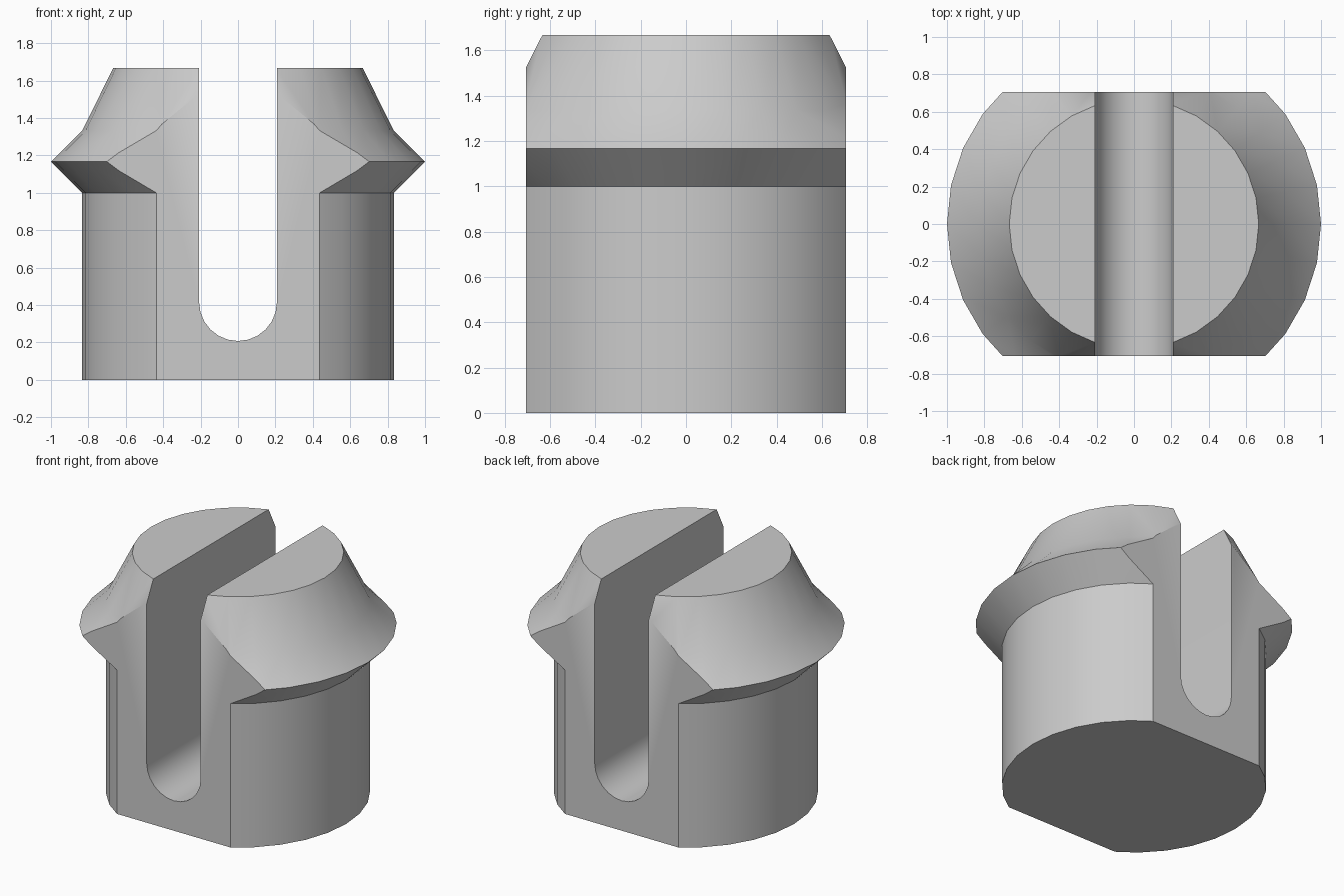
import bpy, bmesh, math

if "Cube" in bpy.data.objects:
    bpy.data.objects.remove(bpy.data.objects["Cube"], do_unlink=True)

FLAT = 0.707      # half depth between the two flats
SLOT = 0.208      # half width and end radius of the slot


def make_object(name, bm):
    bmesh.ops.recalc_face_normals(bm, faces=bm.faces)
    mesh = bpy.data.meshes.new(name)
    bm.to_mesh(mesh)
    bm.free()
    obj = bpy.data.objects.new(name, mesh)
    bpy.context.collection.objects.link(obj)
    return obj


def cut(obj, cutter, operation):
    bpy.context.view_layer.objects.active = obj
    mod = obj.modifiers.new(cutter.name, 'BOOLEAN')
    mod.operation = operation
    mod.solver = 'EXACT'
    mod.object = cutter
    bpy.ops.object.modifier_apply(modifier=mod.name)
    bpy.data.objects.remove(cutter, do_unlink=True)


# Turned body with a flared snap collar
profile = [(0, 0), (0.833, 0), (0.833, 1), (1, 1.167),
           (0.833, 1.333), (0.667, 1.667), (0, 1.667)]
bm = bmesh.new()
verts = [bm.verts.new((r, 0, z)) for r, z in profile]
edges = [bm.edges.new(pair) for pair in zip(verts, verts[1:])]
bmesh.ops.spin(bm, geom=verts + edges, cent=(0, 0, 0), axis=(0, 0, 1),
               angle=math.tau, steps=30, use_merge=True)
bmesh.ops.remove_doubles(bm, verts=bm.verts, dist=0.0001)
bmesh.ops.dissolve_limit(bm, angle_limit=0.01, verts=bm.verts, edges=bm.edges)
body = make_object("slotted_snap_plug", bm)

# Flats on the front and back
bm = bmesh.new()
bmesh.ops.create_cube(bm, size=2)
bmesh.ops.scale(bm, vec=(2, FLAT, 3), verts=bm.verts)
cut(body, make_object("flats_cutter", bm), 'INTERSECT')

# Round-ended slot running front to back
bm = bmesh.new()
outline = [(-SLOT, 2)]
for i in range(13):
    a = math.pi * (1 + i / 12)
    outline.append((SLOT * math.cos(a), 2 * SLOT + SLOT * math.sin(a)))
outline.append((SLOT, 2))
face = bm.faces.new([bm.verts.new((x, -2, z)) for x, z in outline])
ext = bmesh.ops.extrude_face_region(bm, geom=[face])
moved = [g for g in ext["geom"] if isinstance(g, bmesh.types.BMVert)]
bmesh.ops.translate(bm, vec=(0, 4, 0), verts=moved)
cut(body, make_object("slot_cutter", bm), 'DIFFERENCE')

# Plain grey plastic
grey = bpy.data.materials.new("light_grey")
grey.use_nodes = True
colour = (0.6, 0.6, 0.6, 1)
grey.diffuse_color = colour
grey.node_tree.nodes["Principled BSDF"].inputs["Base Color"].default_value = colour
body.data.materials.clear()
body.data.materials.append(grey)

# Smooth curved walls, crisp edges
bpy.ops.object.select_all(action='DESELECT')
body.select_set(True)
bpy.context.view_layer.objects.active = body
bpy.ops.object.shade_smooth_by_angle(angle=math.radians(30))
